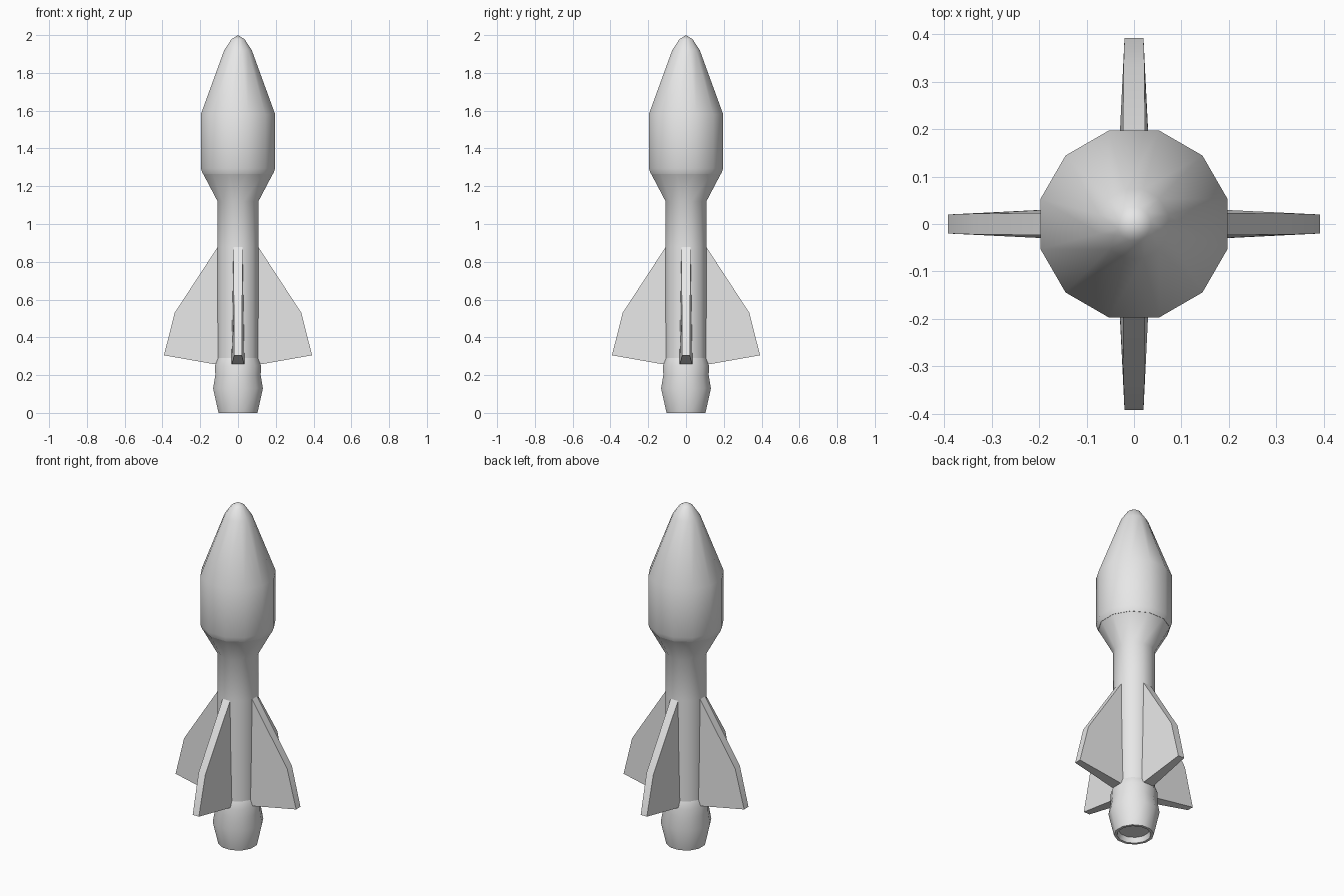
import bpy, bmesh, math
from mathutils import Matrix

if "Cube" in bpy.data.objects:
    bpy.data.objects.remove(bpy.data.objects["Cube"])

grey = bpy.data.materials.new("light grey")
grey.diffuse_color = (0.8, 0.8, 0.8, 1)
grey.use_nodes = True
grey.node_tree.nodes["Principled BSDF"].inputs["Base Color"].default_value = grey.diffuse_color
SIDES = 12


def finish(name, bm, angle):
    bmesh.ops.recalc_face_normals(bm, faces=bm.faces[:])
    mesh = bpy.data.meshes.new(name)
    bm.to_mesh(mesh)
    bm.free()
    mesh.materials.append(grey)
    obj = bpy.data.objects.new(name, mesh)
    bpy.context.collection.objects.link(obj)
    bpy.ops.object.select_all(action='DESELECT')
    obj.select_set(True)
    bpy.context.view_layer.objects.active = obj
    bpy.ops.object.shade_smooth_by_angle(angle=math.radians(angle))
    return obj


def lathe(name, profile, angle=50):
    """Twelve-sided turned part; profile holds (distance to flat side, z)."""
    bm = bmesh.new()
    rings = []
    for d, z in profile:
        if d == 0:
            rings.append([bm.verts.new((0, 0, z))] * SIDES)
            continue
        r = d / math.cos(math.pi / SIDES)
        turns = [math.tau * (i + 0.5) / SIDES for i in range(SIDES)]
        rings.append([bm.verts.new((r * math.cos(a), r * math.sin(a), z)) for a in turns])
    for low, high in zip(rings, rings[1:]):
        for i in range(SIDES):
            j = (i + 1) % SIDES
            bm.faces.new(list(dict.fromkeys((low[i], low[j], high[j], high[i]))))
    return finish(name, bm, angle)


# Nozzle with a shallow recessed mouth
lathe("nozzle", [(0, 0.03), (0.08, 0.03), (0.088, 0), (0.103, 0), (0.132, 0.13),
                 (0.12, 0.2), (0.122, 0.25), (0.108, 0.29)])

# Slim body flaring up to the head
lathe("body", [(0.108, 0.27), (0.108, 0.88), (0.108, 1.12), (0.187, 1.27), (0, 1.27)])

# Head with a rounded lower lip and a blunt pointed nose
lathe("head", [(0, 1.265), (0.186, 1.265), (0.197, 1.295), (0.197, 1.58), (0.073, 1.92),
               (0.035, 1.978), (0, 2.0)])

# Four tapered fins: (distance out, z, half thickness)
outline = [(0.09, 0.905, 0.024), (0.335, 0.53, 0.022), (0.392, 0.305, 0.02),
           (0.125, 0.258, 0.033), (0.09, 0.258, 0.035)]
for k, side in enumerate(("right", "back", "left", "front")):
    bm = bmesh.new()
    a = [bm.verts.new((x, -t, z)) for x, z, t in outline]
    b = [bm.verts.new((x, t, z)) for x, z, t in outline]
    bm.faces.new(a)
    bm.faces.new(b[::-1])
    for i in range(len(a)):
        j = (i + 1) % len(a)
        bm.faces.new((a[i], a[j], b[j], b[i]))
    bm.transform(Matrix.Rotation(k * math.pi / 2, 4, 'Z'))
    finish(side + "_fin", bm, 30)
